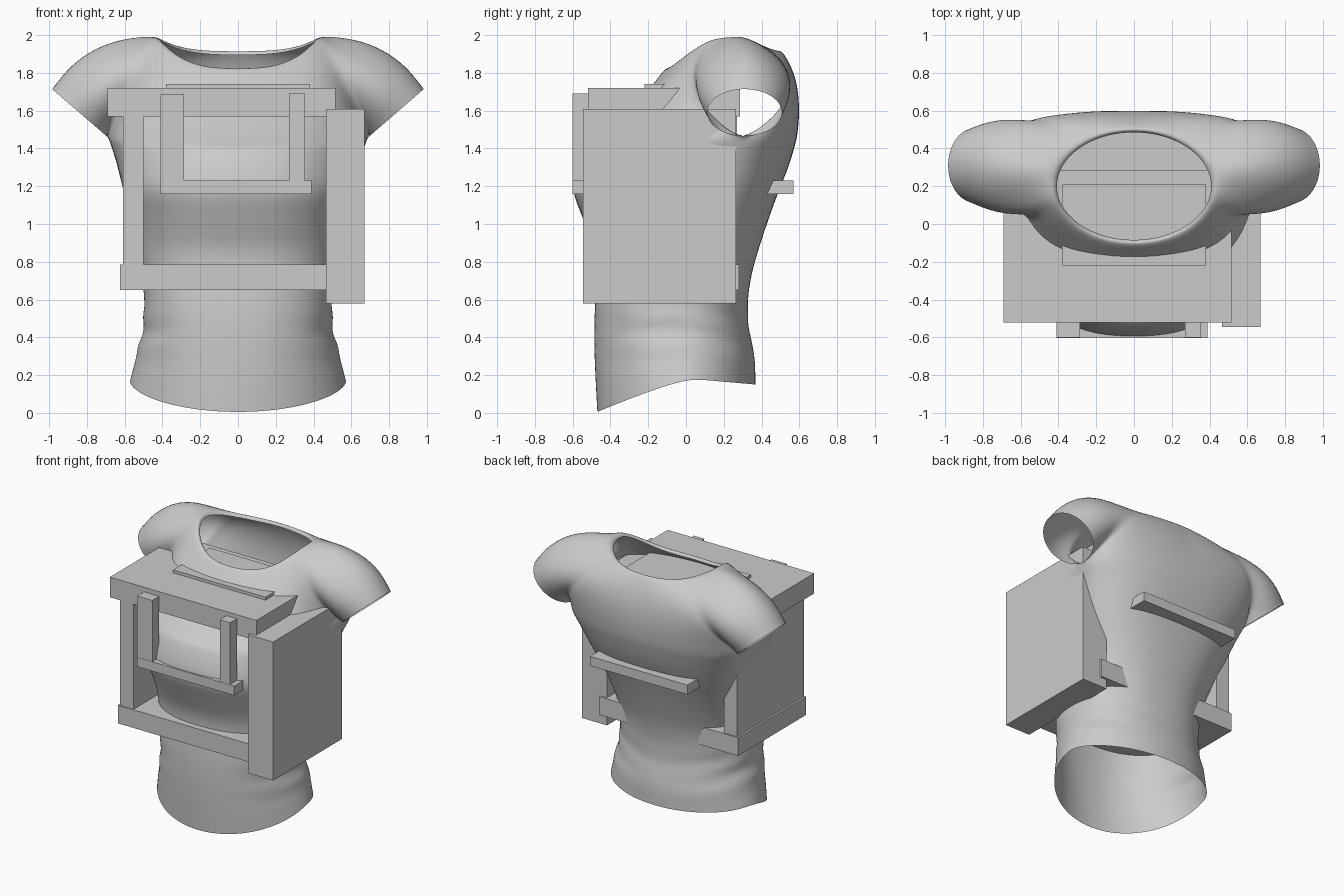
import bpy, math
from mathutils import Vector as V

if "Cube" in bpy.data.objects:
    bpy.data.objects.remove(bpy.data.objects["Cube"])


def box(name, x, y, z):
    xs, ys, zs = x, y, z
    vs = [(a, b, c) for a in xs for b in ys for c in zs]
    fs = [(0, 1, 3, 2), (4, 6, 7, 5), (0, 4, 5, 1), (2, 3, 7, 6), (0, 2, 6, 4), (1, 5, 7, 3)]
    me = bpy.data.meshes.new(name)
    me.from_pydata(vs, [], fs)
    ob = bpy.data.objects.new(name, me)
    bpy.context.collection.objects.link(ob)
    return ob


def spline(keys, t):
    """Catmull-Rom through vector keys, t in 0..1"""
    n = len(keys) - 1
    i = min(int(t * n), n - 1)
    f = t * n - i
    p1, p2 = keys[i], keys[i + 1]
    p0 = keys[i - 1] if i else p1 * 2 - p2
    p3 = keys[i + 2] if i + 2 <= n else p2 * 2 - p1
    return 0.5 * (p1 * 2 + (p2 - p0) * f + (p0 * 2 - p1 * 5 + p2 * 4 - p3) * f ** 2
                  + (p1 * 3 - p0 - p2 * 3 + p3) * f ** 3)


# --- shirt: yoke columns run from neck to chest / cuff / back, body hangs below
FR, SL, BK = 8, 12, 8
COLS, YOKE = FR + SL + BK, 6


def arc(s, w, ys, yf, yb, n):
    """Half body outline, s = 0 front centre, 1 side, 2 back centre"""
    a = s * math.pi / 2
    c = math.cos(a)
    far = yf if c > 0 else yb
    return (w * abs(math.sin(a)) ** (2 / n), ys + (far - ys) * abs(c) ** (2 / n))


def neck(j):
    if j <= FR:
        th = 1.25 * j / FR
    elif j <= FR + SL:
        th = 1.25 + 1.15 * (j - FR) / SL
    else:
        th = 2.4 + (math.pi - 2.4) * (j - FR - SL) / BK
    s = math.sin(th) if j < COLS else 0
    low = 1.84 if th < math.pi / 2 else 1.93
    return V((0.43 * s, 0.2 - 0.3 * math.cos(th), low + (2 - low) * s ** 3))


def edge(j):
    if j <= FR:
        s = j / FR
        x, y = arc(s, 0.69, 0.3, -0.51, 0.59, 2.4)
        return V((x, y, 1.42 + 0.04 * s))
    if j < FR + SL:
        p = 2 * math.pi * (j - FR) / SL
        return V((0.84 - 0.15 * math.cos(p), 0.31 - 0.207 * math.sin(p), 1.59 - 0.13 * math.cos(p)))
    s = 1 + (j - FR - SL) / BK
    x, y = arc(s, 0.69, 0.3, -0.51, 0.59, 2.4)
    return V((0 if j == COLS else x, y, 1.46))


FRONT_C = [V(p) for p in ((0, -.25, 1.62), (.36, -.21, 1.65), (.6, -.1, 1.72))]
SLEEVE_C = [V(p) for p in ((.6, -.1, 1.72), (.75, 0, 1.82), (.8, .32, 2.02), (.75, .62, 1.85), (.62, .74, 1.72))]
BACK_C = [V(p) for p in ((.62, .74, 1.72), (.34, .67, 1.75), (0, .63, 1.75))]


def control(j):
    if j <= FR:
        return spline(FRONT_C, j / FR)
    if j <= FR + SL:
        return spline(SLEEVE_C, (j - FR) / SL)
    return spline(BACK_C, (j - FR - SL) / BK)


verts, faces = [], []


def add(p):
    verts.append(tuple(p))
    return len(verts) - 1


# neckband lip, then the yoke rows
rows = []
lip = []
for j in range(COLS + 1):
    p = neck(j)
    lip.append(add((p.x * 0.95, 0.2 + (p.y - 0.2) * 0.95, p.z - 0.035)))
rows.append(lip)
for r in range(YOKE + 1):
    t = r / YOKE
    row = []
    for j in range(COLS + 1):
        if r == YOKE and j == FR + SL:
            row.append(row[FR])      # both raglan lines meet at the underarm
            continue
        row.append(add(neck(j) * (1 - t) ** 2 + control(j) * 2 * t * (1 - t) + edge(j) * t * t))
    rows.append(row)
for a, b in zip(rows, rows[1:]):
    for j in range(COLS):
        faces.append((a[j], b[j], b[j + 1], a[j + 1]))

# body rows: height, half width, side y, front y, back y, squareness
BODY = [((1.46, .69, .30, -.51, .59, 2.4)), ((1.32, .645, .2, -.575, .55, 2.5)),
        ((1.18, .61, .1, -.60, .495, 2.6)), ((1.03, .565, .03, -.545, .44, 2.5)),
        ((.88, .53, -.03, -.485, .39, 2.4)), ((.74, .51, -.06, -.475, .35, 2.3)),
        ((.60, .50, -.06, -.485, .33, 2.3)), ((.46, .505, -.05, -.488, .335, 2.2)),
        ((.32, .54, -.03, -.482, .365, 2.1)), ((.18, .575, -.02, -.472, .37, 2.0))]
keys = [(V(k[:3]), V(k[3:])) for k in BODY]
last = rows[-1][:FR + 1] + rows[-1][FR + SL + 1:]
STEPS = 26
for r in range(1, STEPS + 1):
    t = r / STEPS
    z, w, ys = spline([k[0] for k in keys], t)
    yf, yb, n = spline([k[1] for k in keys], t)
    row = []
    for j in range(FR + BK + 1):
        s = j / FR
        x, y = arc(s, w, ys, yf, yb, n)
        side = math.sin(s * math.pi / 2)
        # soft waist folds on the sides and back
        fold = math.exp(-((z - .45) / .13) ** 2) * (0.3 + 0.7 * side if s > 1 else side ** 3)
        k = 1 + 0.022 * fold * math.sin(z * 42 + s * 5)
        # curved hem dips at the front
        u = max(0, 1 - z / 1.46) / (1 - .18 / 1.46)
        hem = -0.175 * max(0, (0.03 - y) / 0.5) ** 1.2 if y < 0.03 else -0.03 * (y - .03) / .34
        if s < 1 and z > 1:
            hem -= 0.04 * (1 - s) * max(0, (z - 1) / .46) / max(u ** 3, .001) * u ** 3
        else:
            hem *= 1
        dz = hem * u ** 3 if z < 1 else hem * u ** 3 - (0.04 * (1 - s) * (z - 1) / .46 * 0 if s < 1 else 0)
        row.append(add((x * k if 0 < j < FR + BK else 0, y * k, z + dz)))
    for j in range(FR + BK):
        faces.append((last[j], row[j], row[j + 1], last[j + 1]))
    last = row

me = bpy.data.meshes.new("shirt")
me.from_pydata(verts, [], faces)
me.validate()
shirt = bpy.data.objects.new("shirt", me)
bpy.context.collection.objects.link(shirt)
mir = shirt.modifiers.new("mirror", 'MIRROR')
mir.merge_threshold = 0.002
sub = shirt.modifiers.new("smooth", 'SUBSURF')
sub.levels = sub.render_levels = 2
for p in me.polygons:
    p.use_smooth = True

# --- box frame around the torso
box("frame_lid", (-.69, .515), (-.52, .285), (1.57, 1.72))
box("frame_base", (-.625, .52), (-.52, .28), (.65, .785))
box("frame_left_panel", (-.61, -.50), (-.515, .27), (.785, 1.57))
box("frame_right_panel", (.465, .67), (-.545, .265), (.58, 1.61))
box("lid_plate", (-.38, .38), (-.22, .21), (1.72, 1.742))

# --- uprights and the plank passing through the torso
box("left_upright", (-.41, -.285), (-.60, -.52), (1.16, 1.685))
box("right_upright", (.27, .355), (-.60, -.52), (1.16, 1.69))
box("cross_plank", (-.41, .39), (-.602, .57), (1.16, 1.23))
